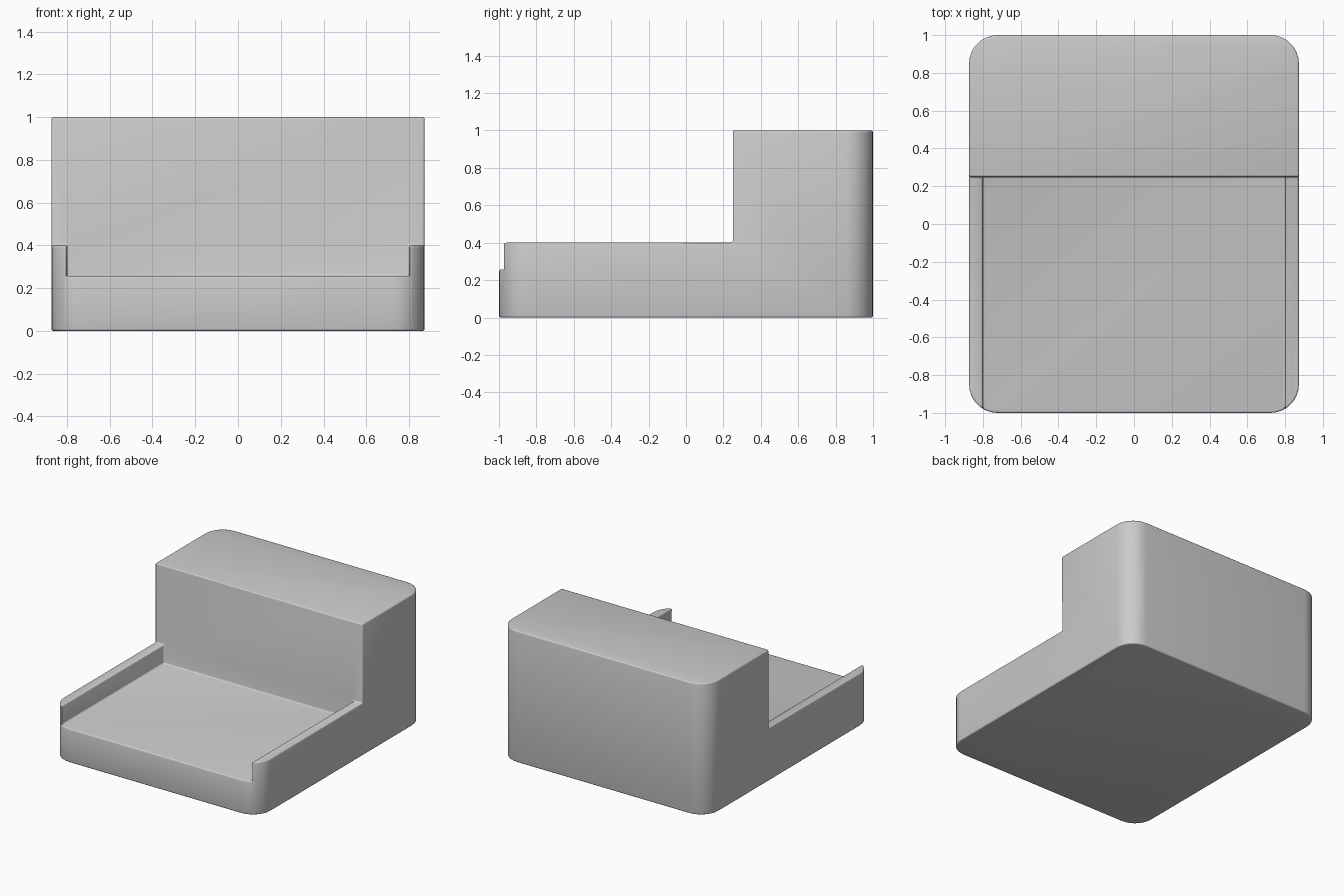
import bpy
import math

old = bpy.data.objects.get("Cube")
if old:
    bpy.data.objects.remove(old, do_unlink=True)

HALF_X, HALF_Y, HEIGHT = 0.873, 1.0, 1.0
CORNER, SEGMENTS = 0.15, 7
BACK_FACE, RAIL_TOP, TRAY_FLOOR, TRAY_HALF = 0.25, 0.4, 0.257, 0.8

grey = bpy.data.materials.new("plain grey")
grey.use_nodes = True
colour = (0.6, 0.6, 0.6, 1)
grey.diffuse_color = colour
grey.node_tree.nodes["Principled BSDF"].inputs["Base Color"].default_value = colour


def prism(name, start, end):
    """Solid between two matching outlines."""
    n = len(start)
    faces = [tuple(reversed(range(n))), tuple(range(n, 2 * n))]
    faces += [(i, (i + 1) % n, n + (i + 1) % n, n + i) for i in range(n)]
    mesh = bpy.data.meshes.new(name)
    mesh.from_pydata(start + end, [], faces)
    mesh.materials.append(grey)
    obj = bpy.data.objects.new(name, mesh)
    bpy.context.collection.objects.link(obj)
    return obj


# Block with rounded upright corners
outline = []
for quarter, (sx, sy) in enumerate([(1, 1), (-1, 1), (-1, -1), (1, -1)]):
    for step in range(SEGMENTS + 1):
        a = math.pi / 2 * (quarter + step / SEGMENTS)
        outline.append((sx * (HALF_X - CORNER) + CORNER * math.cos(a),
                        sy * (HALF_Y - CORNER) + CORNER * math.sin(a)))
body = prism("stepped_body", [(x, y, 0) for x, y in outline],
             [(x, y, HEIGHT) for x, y in outline])

# Cutter that leaves the raised back, the two side rails and the tray floor
right = [(TRAY_HALF, TRAY_FLOOR), (TRAY_HALF, RAIL_TOP), (2, RAIL_TOP), (2, 2)]
profile = right + [(-x, z) for x, z in reversed(right)]
cutter = prism("tray_cutter", [(x, BACK_FACE, z) for x, z in profile],
               [(x, -2, z) for x, z in profile])
cutter.hide_render = True

cut = body.modifiers.new("tray", 'BOOLEAN')
cut.operation = 'DIFFERENCE'
cut.solver = 'EXACT'
cut.object = cutter

# Small rounding on every sharp edge
bevel = body.modifiers.new("edge_rounding", 'BEVEL')
bevel.width = 0.01
bevel.segments = 3
bevel.limit_method = 'ANGLE'
bevel.angle_limit = math.radians(30)
bevel.use_clamp_overlap = False

bpy.ops.object.select_all(action='DESELECT')
body.select_set(True)
bpy.context.view_layer.objects.active = body
for name in ("tray", "edge_rounding"):
    bpy.ops.object.modifier_apply(modifier=name)
bpy.data.objects.remove(cutter, do_unlink=True)
bpy.ops.object.shade_smooth_by_angle(angle=math.radians(35))
